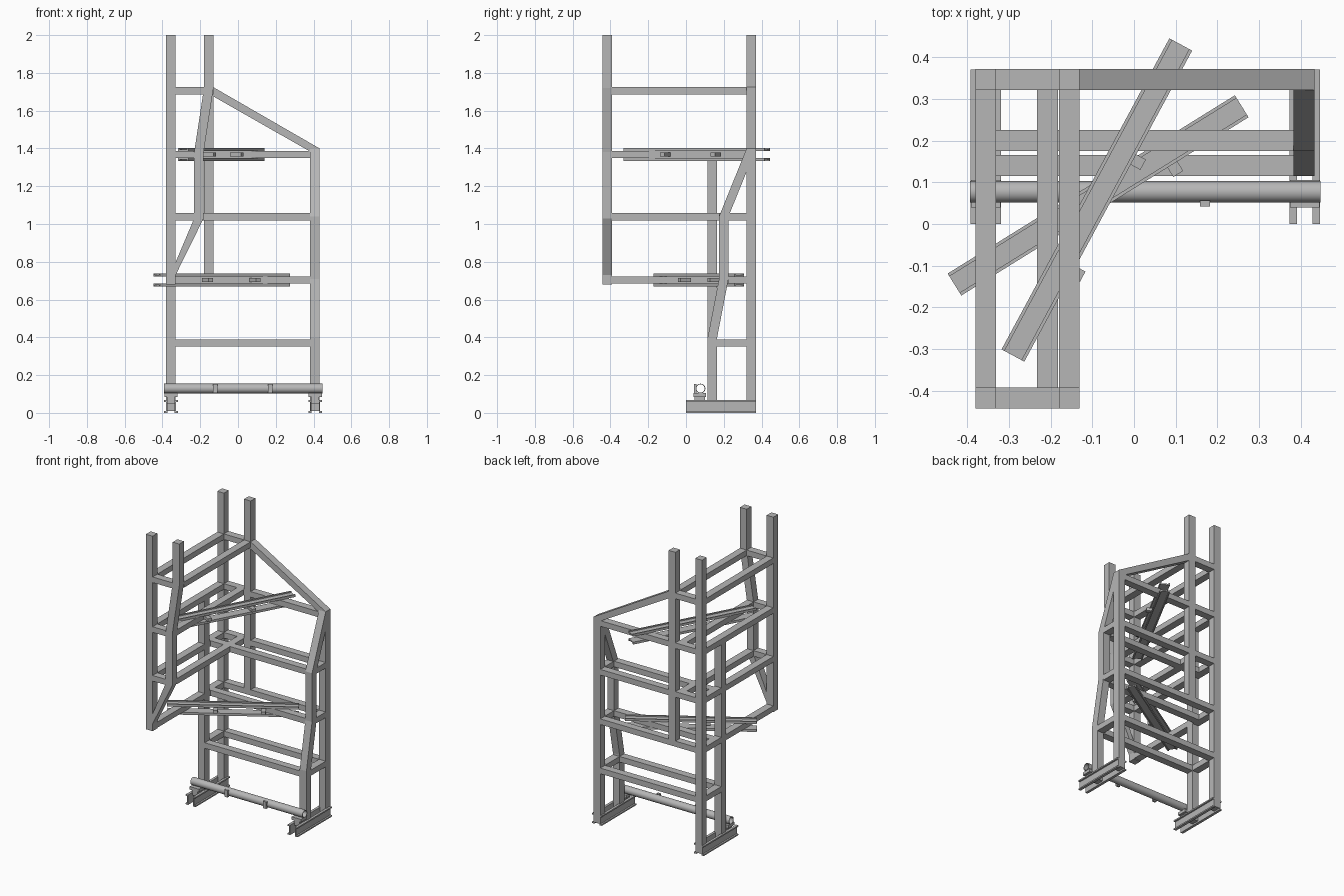
import bpy, bmesh, math
from mathutils import Matrix, Vector

cube = bpy.data.objects.get("Cube")
if cube:
    bpy.data.objects.remove(cube)

steel = bpy.data.materials.new("grey_steel")
steel.use_nodes = True
GREY = (0.47, 0.47, 0.47, 1)
steel.diffuse_color = GREY
steel.node_tree.nodes["Principled BSDF"].inputs["Base Color"].default_value = GREY


def finish(name, bm):
    bmesh.ops.recalc_face_normals(bm, faces=bm.faces)
    mesh = bpy.data.meshes.new(name)
    bm.to_mesh(mesh)
    bm.free()
    mesh.materials.append(steel)
    ob = bpy.data.objects.new(name, mesh)
    bpy.context.collection.objects.link(ob)
    return ob


def box(name, x, y, z):
    """Box from three (low, high) ranges."""
    bm = bmesh.new()
    size = Matrix.Diagonal((x[1] - x[0], y[1] - y[0], z[1] - z[0], 1))
    mid = Matrix.Translation((sum(x) / 2, sum(y) / 2, sum(z) / 2))
    bmesh.ops.create_cube(bm, size=1, matrix=mid @ size)
    return finish(name, bm)


def prism(name, points, start, depth):
    """Extrude a closed 3D outline both ways along a depth vector."""
    bm = bmesh.new()
    half = Vector(depth) / 2
    face = bm.faces.new([bm.verts.new(Vector(start) + Vector(p) - half) for p in points])
    new = bmesh.ops.extrude_face_region(bm, geom=[face])["geom"]
    verts = [v for v in new if isinstance(v, bmesh.types.BMVert)]
    bmesh.ops.translate(bm, verts=verts, vec=half * 2)
    return finish(name, bm)


H = 0.025           # half width of the square tube
R = 0.019           # half height of a rail
LEFT, MID, TOPX, RIGHT = -0.355, -0.207, -0.155, 0.407
FRONT, LEG, BENT, BACK = -0.417, 0.14, 0.2, 0.346
LEVELS = [0.37, 0.703, 1.038, 1.368, 1.705]


def around(c, r=H):
    return (c - r, c + r)


def post(name, x, y, low, high):
    box(name, around(x), around(y), (low, high))


def rail_x(name, x0, x1, y, level):
    box(name, (x0 + H, x1 - H), around(y), around(LEVELS[level], R))


def rail_y(name, x, y0, y1, level):
    box(name, around(x), (y0 + H, y1 - H), around(LEVELS[level], R))


# Straight posts
post("rear_corner_post", LEFT, BACK, 0.01, 2)
post("rear_inner_post", TOPX, BACK, 0.72, 2)
post("front_corner_post", LEFT, FRONT, 0.68, 2)
post("rear_end_post", RIGHT, BACK, 0.01, 1.4)
post("short_side_leg", LEFT, LEG, 0.01, LEVELS[3] - R)

# Bent posts
path = [(TOPX, 2), (TOPX, 1.72), (MID, 1.38), (MID, 1.03), (LEFT, 0.68)]
outline = [(x - H, 0, z) for x, z in path] + [(x + H, 0, z) for x, z in reversed(path)]
outline[len(path)] = (LEFT + H, 0, 0.73)
prism("bent_front_post", outline, (0, FRONT, 0), (0, 2 * H, 0))
path = [(LEG, 0.01), (LEG, 0.4), (BENT, 0.71), (BENT, 1.04), (BACK, 1.4)]
outline = [(0, y - H, z) for y, z in path] + [(0, y + H, z) for y, z in reversed(path)]
prism("bent_end_leg", outline, (RIGHT, 0, 0), (2 * H, 0, 0))

# Sloping rear brace
brace = [(TOPX + H, 0, 1.724), (RIGHT + H, 0, 1.4), (RIGHT + H, 0, 1.355), (TOPX + H, 0, 1.675)]
prism("sloping_brace", brace, (0, BACK, 0), (0, 2 * H, 0))

# Rails across the rear and the front of the long bay
for i in range(4):
    rail_x("rear_rail", LEFT, RIGHT, BACK, i)
rail_x("low_front_rail", LEFT, RIGHT, LEG, 0)
for i in (1, 2):
    rail_x("front_rail", LEFT, RIGHT, BENT, i)
rail_x("top_rear_rail", LEFT, TOPX, BACK, 4)

# Rails of the wing
for i, x in ((2, MID), (3, MID), (4, TOPX)):
    rail_x("wing_front_rail", LEFT, x, FRONT, i)
    rail_y("wing_inner_rail", x, FRONT, BACK, i)
for i in range(1, 5):
    rail_y("wing_outer_rail", LEFT, FRONT, BACK, i)

# Short end rails
rail_y("low_side_rail", LEFT, LEG, BACK, 0)
for i, y in enumerate((LEG, BENT, BENT)):
    rail_y("end_rail", RIGHT, y, BACK, i)

# Feet: paired channels with a pipe saddle
for x in (LEFT, RIGHT + 0.002):
    for s in (-1, 1):
        channel = [(0.019, 0), (0.037, 0), (0.037, 0.009), (0.026, 0.009),
                   (0.026, 0.058), (0.037, 0.058), (0.037, 0.067), (0.019, 0.067)]
        prism("foot_channel", [(s * a, 0, z) for a, z in channel], (x, 0.185, 0), (0, 0.37, 0))
    box("saddle_web", around(x, 0.02), (0.045, 0.1), (0.05, 0.09))
    box("saddle_plate", around(x, 0.035), (0.04, 0.105), (0.085, 0.105))

# Hollow pipe with two clamps
bm = bmesh.new()
N = 32
rings = []
for x, r in ((-0.393, 0.0255), (0.447, 0.0255), (0.447, 0.0215), (-0.393, 0.0215)):
    angles = [2 * math.pi * k / N for k in range(N)]
    rings.append([bm.verts.new((x, 0.077 + r * math.cos(a), 0.129 + r * math.sin(a))) for a in angles])
for a, b in zip(rings, rings[1:] + rings[:1]):
    for k in range(N):
        n = (k + 1) % N
        bm.faces.new((a[k], a[n], b[n], b[k]))
pipe = finish("pipe", bm)
bpy.context.view_layer.objects.active = pipe
pipe.select_set(True)
bpy.ops.object.shade_smooth_by_angle(angle=math.radians(35))
for x in (-0.12, 0.17):
    box("pipe_clamp", around(x, 0.012), (0.042, 0.056), (0.105, 0.152))


# Diagonal strut pairs clamped above and below the rails
def strut_pair(name, a, b, level, tabs):
    a, b = Vector((*a, 0)), Vector((*b, 0))
    along = (b - a).normalized()
    side = Vector((along.y, -along.x, 0))
    z = LEVELS[level]
    profile = [(-0.031, 0), (0.031, 0), (0.031, 0.016), (0.023, 0.016),
               (0.023, 0.008), (-0.023, 0.008), (-0.023, 0.016), (-0.031, 0.016)]
    for s in (-1, 1):
        pts = [side * u + Vector((0, 0, z + s * (R + v))) for u, v in profile]
        prism(name, pts, (a + b) / 2, b - a)
    for t in tabs:
        spot = a + (b - a) * t + side * 0.025
        w, h = along * 0.014, Vector((0, 0, 0.01))
        pts = [w + h, w - h, -w - h, -w + h]
        prism(name + "_tab", pts, spot + Vector((0, 0, z)), side * 0.065)


strut_pair("upper_strut", (-0.29, -0.315), (0.112, 0.43), 3, (0.29, 0.65))
strut_pair("lower_strut", (-0.43, -0.145), (0.258, 0.282), 1, (0.37, 0.735))
